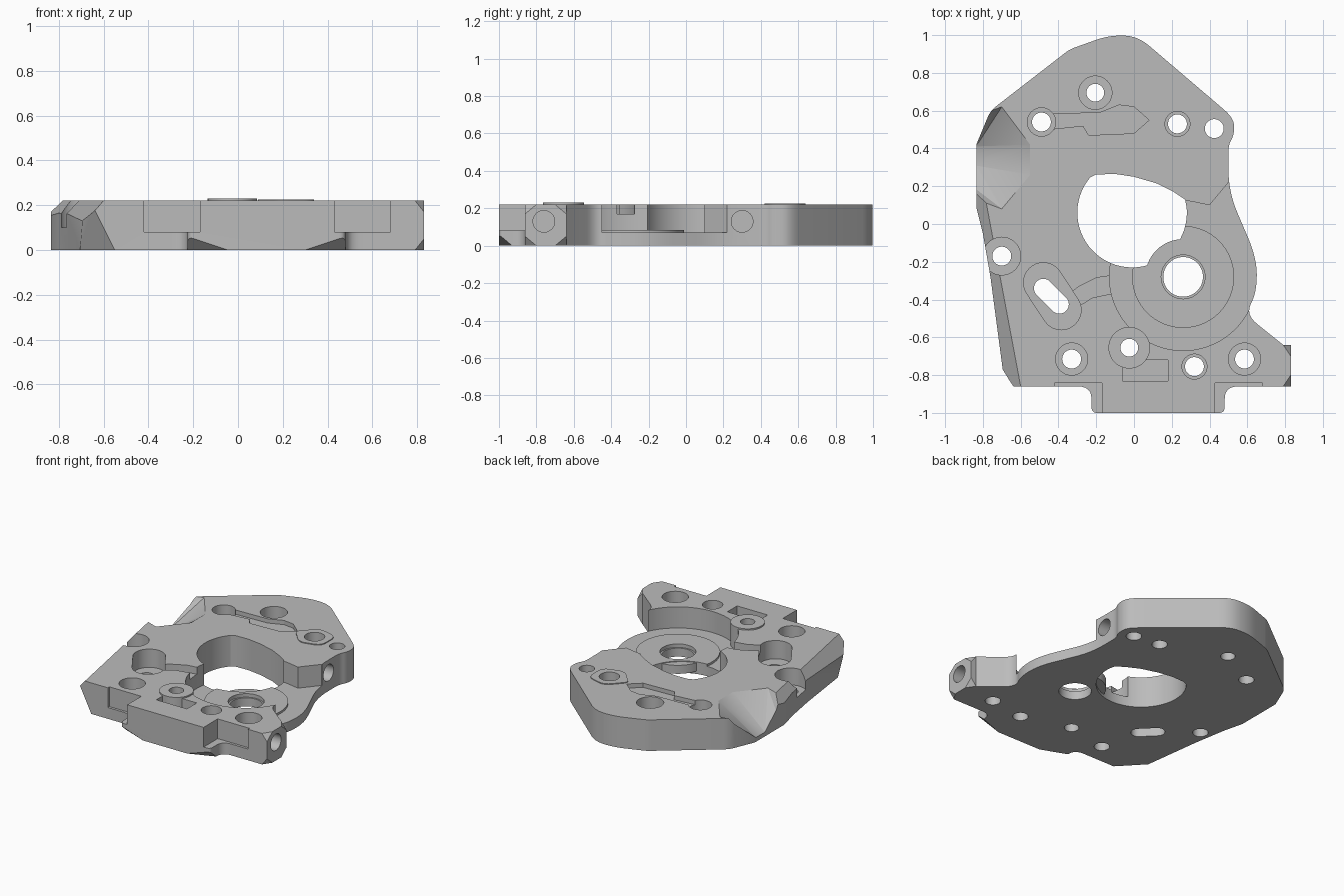
import bpy, bmesh, math
from mathutils import Vector

old = bpy.data.objects.get("Cube")
if old:
    bpy.data.objects.remove(old)

TOP, FLOOR, HIGH = 0.22, 0.07, 0.4
PIVOT = (0.26, -0.28)

metal = bpy.data.materials.new("grey_metal")
metal.use_nodes = True
GREY = (0.5, 0.5, 0.5, 1)
metal.diffuse_color = GREY
metal.node_tree.nodes["Principled BSDF"].inputs["Base Color"].default_value = GREY


def make(bm, name):
    bmesh.ops.recalc_face_normals(bm, faces=bm.faces)
    mesh = bpy.data.meshes.new(name)
    bm.to_mesh(mesh)
    bm.free()
    mesh.materials.append(metal)
    ob = bpy.data.objects.new(name, mesh)
    bpy.context.scene.collection.objects.link(ob)
    return ob


def circle(c, r, n=48):
    return [(c[0] + r * math.cos(2 * math.pi * i / n),
             c[1] + r * math.sin(2 * math.pi * i / n)) for i in range(n)]


def rounded(points):
    """Turn (x, y, fillet) corners into an outline with soft corners."""
    out = []
    for i, (x, y, r) in enumerate(points):
        p = Vector((x, y))
        if not r:
            out.append(p)
            continue
        a, b = [Vector(points[j % len(points)][:2]) - p for j in (i - 1, i + 1)]
        a = p + a.normalized() * min(r, a.length * 0.48)
        b = p + b.normalized() * min(r, b.length * 0.48)
        for k in range(7):
            t = k / 6
            out.append(a * (1 - t) ** 2 + p * 2 * t * (1 - t) + b * t * t)
    return out


def prism_mesh(points, z0, z1):
    bm = bmesh.new()
    face = bm.faces.new([bm.verts.new((p[0], p[1], z0)) for p in points])
    new = bmesh.ops.extrude_face_region(bm, geom=[face])["geom"]
    bmesh.ops.translate(bm, vec=(0, 0, z1 - z0),
                        verts=[v for v in new if isinstance(v, bmesh.types.BMVert)])
    bmesh.ops.recalc_face_normals(bm, faces=bm.faces)
    return bm


def hull_mesh(points):
    bm = bmesh.new()
    for p in points:
        bm.verts.new(p)
    res = bmesh.ops.convex_hull(bm, input=bm.verts)
    bmesh.ops.delete(bm, geom=[v for v in bm.verts if not v.link_faces], context="VERTS")
    bmesh.ops.dissolve_limit(bm, angle_limit=0.01, verts=bm.verts, edges=bm.edges)
    return bm


# Main plate outline
outline = [
    (-0.34, 0.925, 0.03), (-0.13, 1.0, 0.08), (0.02, 0.995, 0.08), (0.53, 0.56, 0.07),
    (0.53, 0.47, 0.06), (0.50, 0.42, 0.04), (0.50, 0.17, 0.12), (0.65, -0.18, 0.12),
    (0.65, -0.36, 0.1), (0.59, -0.48, 0.08), (0.79, -0.64, 0), (0.83, -0.64, 0),
    (0.83, -0.86, 0), (0.48, -0.86, 0.07), (0.48, -1.0, 0.03), (-0.225, -1.0, 0.03),
    (-0.225, -0.86, 0.07), (-0.64, -0.86, 0), (-0.695, -0.77, 0), (-0.76, -0.28, 0),
    (-0.80, -0.05, 0), (-0.835, 0.09, 0), (-0.835, 0.42, 0), (-0.76, 0.60, 0.04)]
bm = prism_mesh(rounded(outline), 0, TOP)

# Long side chamfer and slanted front corner
planes = [((-0.60, -0.86, TOP), (-0.72, -0.22, TOP), (-0.695, -0.77, 0.13)),
          ((-0.70, -0.77, 0.13), (-0.64, -0.86, 0.18), (-0.55, -0.86, 0))]
for pts in planes:
    a, b, c = map(Vector, pts)
    normal = (b - a).cross(c - a)
    if normal.dot(a) < 0:
        normal.negate()
    res = bmesh.ops.bisect_plane(bm, geom=bm.verts[:] + bm.edges[:] + bm.faces[:],
                                 plane_co=a, plane_no=normal, clear_outer=True)
    edges = [e for e in res["geom_cut"] if isinstance(e, bmesh.types.BMEdge)]
    bmesh.ops.edgeloop_fill(bm, edges=edges)
plate = make(bm, "mounting_plate")


def combine(tool_mesh, operation="DIFFERENCE"):
    tool = make(tool_mesh, "tool")
    mod = plate.modifiers.new("shape", "BOOLEAN")
    mod.operation, mod.solver, mod.object = operation, "EXACT", tool
    bpy.context.view_layer.update()
    deps = bpy.context.evaluated_depsgraph_get()
    result = bpy.data.meshes.new_from_object(plate.evaluated_get(deps))
    plate.modifiers.clear()
    plate.data = result
    bpy.data.objects.remove(tool)


def pocket(points, z0, z1=HIGH):
    combine(prism_mesh(points, z0, z1))


def slot(a, b, r, z0):
    combine(hull_mesh([(x, y, z) for c in (a, b) for x, y in circle(c, r, 32)
                       for z in (z0, HIGH)]))


def cut_corner(corner, legs, signs):
    pts = [Vector(corner) + Vector(signs) * 0.05]
    for i in range(3):
        p = Vector(corner)
        p[i] -= legs[i] * signs[i]
        q = p + Vector(signs) * 0.05
        q[i] = p[i]
        pts += [p, q]
    combine(hull_mesh(pts))


# Clipped corners of the side lug and front tab
for y, sy in ((-0.64, 1), (-0.86, -1)):
    for z, sz in ((TOP, 1), (0, -1)):
        cut_corner((0.83, y, z), (0.04, 0.06, 0.05), (1, sy, sz))
for x, sx in ((-0.225, -1), (0.48, 1)):
    cut_corner((x, -1.0, 0), (0.18, 0.07, 0.06), (sx, -1, -1))

# Upper steps beside the front tab
for x0, x1 in ((-0.42, -0.17), (0.43, 0.68)):
    pocket([(x0, -1.1), (x1, -1.1), (x1, -0.842), (x0, -0.842)], 0.08)

# Faceted notch on the side
notch = [(-0.70, 0.62, TOP), (-0.55, 0.42, TOP), (-0.55, 0.26, TOP), (-0.70, 0.08, TOP),
         (-0.836, 0.41, 0.03), (-0.836, 0.31, 0.03)]
notch += [(x, y, HIGH) for x, y, z in notch[:4]]
notch += [(-1.0, 0.62, HIGH), (-1.0, 0.08, HIGH), (-1.0, 0.41, 0.03), (-1.0, 0.31, 0.03)]
combine(hull_mesh(notch))

# Round gear pocket, its open side, and the raised seat
pocket(circle(PIVOT, 0.39, 96), FLOOR)
pocket([(0.2, -0.2), (0.2, 0.13), (0.30, 0.12), (0.40, 0.10), (0.50, 0.22),
        (0.8, 0.22), (0.8, -0.45), (0.55, -0.45)], FLOOR)
combine(prism_mesh(circle(PIVOT, 0.27, 96), 0.03, 0.085), "UNION")

# Large centre opening with the pivot seat reaching into it
opening = [(-0.20, 0.262), (-0.10, 0.265), (0.0, 0.25), (0.12, 0.215), (0.21, 0.17),
           (0.27, 0.13)]
center, radius = Vector((-0.01, 0.06)), 0.29
for i in range(41):
    t = math.radians(5 - i * 225 / 40)
    opening.append((center.x + radius * math.cos(t), center.y + radius * math.sin(t)))
pocket(opening, -0.1)
combine(prism_mesh(circle(PIVOT, 0.20, 64), 0.02, 0.08), "UNION")

# Channel and slotted recess
pocket([(-0.10, -0.27), (-0.20, -0.285), (-0.29, -0.33), (-0.37, -0.39),
        (-0.30, -0.44), (-0.22, -0.39), (-0.10, -0.365)], 0.17)
slot((-0.48, -0.31), (-0.385, -0.455), 0.105, 0.09)
slot((-0.48, -0.34), (-0.395, -0.425), 0.05, -0.1)

# Shallow groove and small rectangular pocket
pocket([(-0.46, 0.58), (-0.18, 0.59), (-0.08, 0.63), (0.0, 0.62), (0.08, 0.55),
        (0.0, 0.48), (-0.24, 0.47), (-0.27, 0.52), (-0.46, 0.50)], 0.19)
pocket([(-0.06, -0.83), (0.18, -0.83), (0.18, -0.72), (-0.06, -0.72)], 0.12)

# Raised pads
combine(prism_mesh(circle((-0.025, -0.655), 0.11), 0.03, 0.23), "UNION")
combine(prism_mesh(rounded([(0.08, 0.53, 0.03), (0.19, 0.41, 0.05), (0.34, 0.45, 0.05),
                            (0.34, 0.61, 0.05), (0.19, 0.65, 0.05)]), 0.2, 0.226), "UNION")

# Vertical holes: x, y, bore radius, counterbore radius, counterbore floor
holes = [(-0.205, 0.695, 0.047, 0.088, 0.08), (-0.49, 0.54, 0.05, 0.075, 0.10),
         (0.23, 0.53, 0.05, 0.066, 0.10), (0.425, 0.505, 0.05, 0, 0),
         (-0.70, -0.17, 0.05, 0.10, 0.10), (-0.33, -0.715, 0.05, 0.085, 0.08),
         (-0.025, -0.655, 0.047, 0, 0), (0.32, -0.755, 0.05, 0.066, 0.10),
         (0.585, -0.715, 0.05, 0.085, 0.08), (*PIVOT, 0.105, 0.116, 0.06)]
for x, y, bore, wide, floor in holes:
    if wide:
        pocket(circle((x, y), wide), floor)
    pocket(circle((x, y), bore), -0.1)

# Sideways threaded holes
for x, y in ((0.70, -0.76), (0.38, 0.30)):
    combine(hull_mesh([(px, y + a, 0.13 + b) for a, b in circle((0, 0), 0.058, 32)
                       for px in (x, x + 0.3)]))

# Crisp edges with smooth rounds
bpy.ops.object.select_all(action="DESELECT")
plate.select_set(True)
bpy.context.view_layer.objects.active = plate
bpy.ops.object.shade_smooth_by_angle(angle=math.radians(25))
